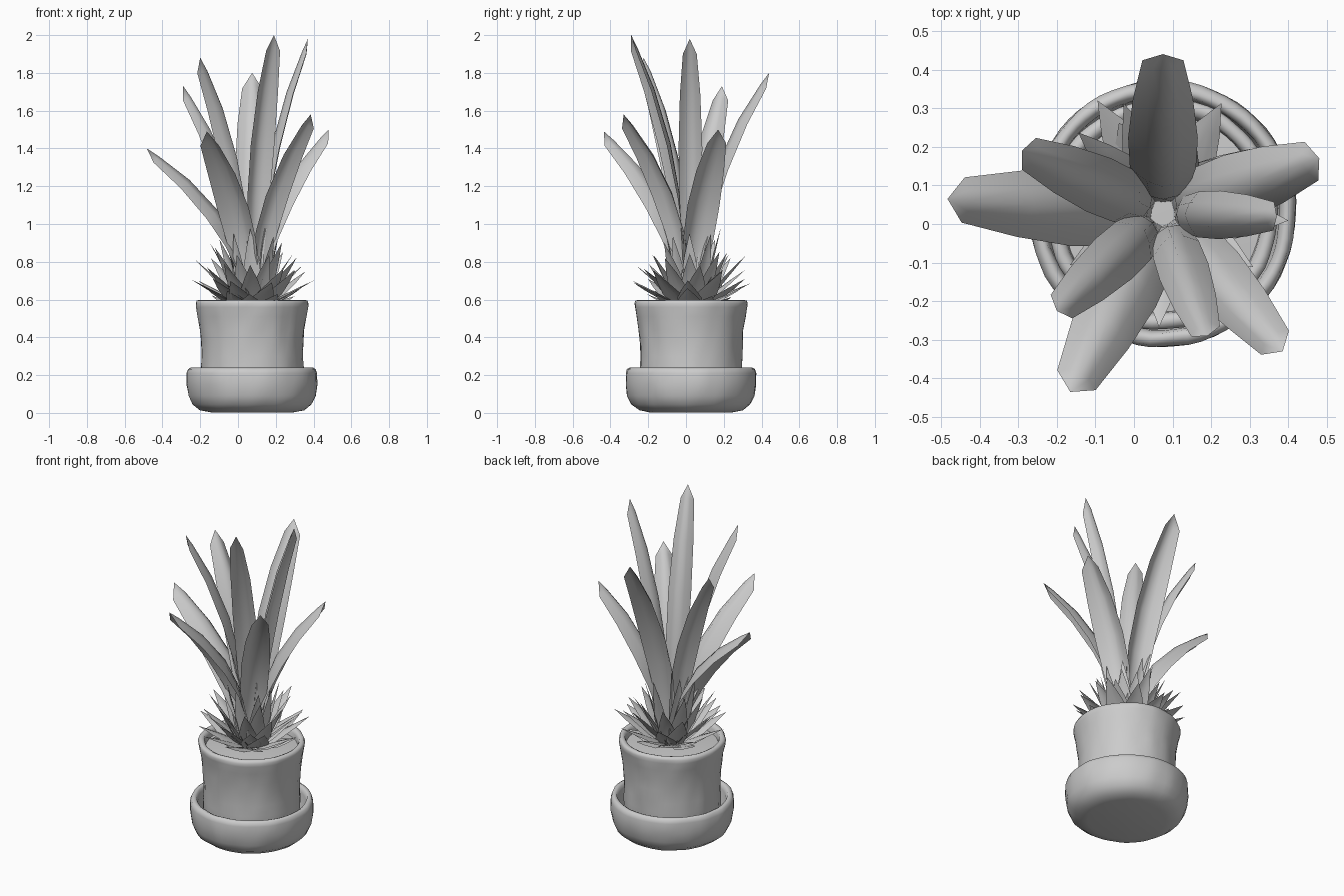
import bpy, bmesh, math, random
from mathutils import Vector, noise

if "Cube" in bpy.data.objects:
    bpy.data.objects.remove(bpy.data.objects["Cube"])

random.seed(4)
CX, CY = 0.075, 0.027   # axis of the pot


def finish(name, bm, angle, recalc=False):
    if recalc:
        bmesh.ops.recalc_face_normals(bm, faces=bm.faces)
    me = bpy.data.meshes.new(name)
    bm.to_mesh(me)
    bm.free()
    ob = bpy.data.objects.new(name, me)
    bpy.context.collection.objects.link(ob)
    bpy.ops.object.select_all(action='DESELECT')
    bpy.context.view_layer.objects.active = ob
    ob.select_set(True)
    bpy.ops.object.shade_smooth_by_angle(angle=math.radians(angle))
    return ob


def lathe(name, profile, steps=64, lump=0.006):
    """Spin an (r, z) profile and give it a slightly hand-made surface."""
    bm = bmesh.new()
    vs = [bm.verts.new((r, 0, z)) for r, z in profile]
    es = [bm.edges.new(p) for p in zip(vs, vs[1:])]
    bmesh.ops.spin(bm, geom=vs + es, cent=(0, 0, 0), axis=(0, 0, 1),
                   angle=math.tau, steps=steps, use_duplicate=False)
    bmesh.ops.remove_doubles(bm, verts=bm.verts, dist=0.0005)
    for v in bm.verts:
        n = noise.noise(v.co * 13) * lump
        d = Vector((v.co.x, v.co.y, 0))
        if d.length > 0.1:
            v.co += d.normalized() * n
        v.co.x += CX
        v.co.y += CY
    return finish(name, bm, 60, True)


def blade(name, tip, base_z, widths, base_r=0.03, power=2.5, droop=0.7):
    """Arched leaf sheet with drooping edges; widths = (t, half width) rows ending in a point."""
    base = Vector((CX, CY, base_z))
    tip = Vector(tip)
    flat = Vector((tip.x - CX, tip.y - CY, 0))
    reach, out = flat.length, flat.normalized()
    side = Vector((-out.y, out.x, 0))
    rise = tip.z - base_z

    def mid(t):
        r = base_r + (reach - base_r) * t ** power
        return base + out * r + Vector((0, 0, rise * t))

    bm = bmesh.new()
    rows = []
    for t, w in widths:
        tangent = (mid(min(t + 0.02, 1)) - mid(max(t - 0.02, 0))).normalized()
        under = tangent.cross(side)
        if under.dot(out) < 0:
            under = -under
        depth = w * droop * min(1, 0.2 + 1.6 * t)
        rows.append([bm.verts.new(mid(t) + side * w * s + under * depth * abs(s) ** 1.6)
                     for s in (-1, -0.5, 0, 0.5, 1)])
    for a, b in zip(rows, rows[1:]):
        for i in range(4):
            bm.faces.new((a[i], a[i + 1], b[i + 1], b[i]))
    end = bm.verts.new(tip)
    for i in range(4):
        bm.faces.new((rows[-1][i], rows[-1][i + 1], end))
    return finish(name, bm, 50)


# Saucer, pot and soil
lathe("saucer", [(0, 0.002), (0.22, 0.003), (0.275, 0.014), (0.315, 0.045), (0.336, 0.09),
                 (0.345, 0.15), (0.345, 0.21), (0.338, 0.232), (0.323, 0.24), (0.31, 0.234),
                 (0.303, 0.21), (0.298, 0.15), (0.28, 0.1), (0, 0.09)])
lathe("pot", [(0, 0.08), (0.26, 0.08), (0.27, 0.12), (0.272, 0.24), (0.27, 0.3), (0.273, 0.38),
              (0.278, 0.44), (0.288, 0.51), (0.298, 0.56), (0.3, 0.58), (0.294, 0.594),
              (0.28, 0.598), (0.266, 0.592), (0.26, 0.575), (0.255, 0.54)])
lathe("soil", [(0, 0.565), (0.15, 0.56), (0.262, 0.55)], lump=0)

# Long blunt leaves: tip and relative width
LONG = [(0, 0.05), (0.2, 0.068), (0.4, 0.09), (0.6, 0.095), (0.8, 0.082), (0.95, 0.056)]
leaves = [((0.075, 0.44, 1.80), 0.95), ((-0.29, 0.19, 1.73), 0.8), ((-0.483, 0.065, 1.40), 1.05),
          ((0.48, 0.17, 1.50), 0.95), ((0.37, 0.02, 1.98), 0.66), ((0.19, -0.29, 2.00), 0.7),
          ((-0.2, -0.225, 1.88), 0.74), ((-0.165, -0.435, 1.49), 1.0), ((0.385, -0.33, 1.58), 0.85)]
for i, (tip, k) in enumerate(leaves):
    blade(f"long_leaf_{i + 1}", tip, 0.57, [(t, w * k) for t, w in LONG])

# Rings of short pointed leaves: count, reach, tip height, half width, curve, base radius
rings = [(9, 0.25, 0.63, 0.062, 1.0, 0.09), (11, 0.325, 0.71, 0.066, 1.1, 0.07),
         (11, 0.285, 0.79, 0.060, 1.2, 0.06), (10, 0.225, 0.87, 0.055, 1.3, 0.06),
         (8, 0.15, 0.97, 0.050, 1.3, 0.06)]
for ring, (n, reach, z, w, p, br) in enumerate(rings):
    for i in range(n):
        a = math.tau * (i + 0.5 * (ring % 2)) / n + random.uniform(-0.12, 0.12) - math.pi / 2
        r = reach * random.uniform(0.92, 1.07)
        tip = (CX + r * math.cos(a), CY + r * math.sin(a), z + random.uniform(-0.035, 0.05))
        blade(f"short_leaf_{ring + 1}_{i + 1}", tip, 0.573,
              [(0, w * 0.8), (0.35, w), (0.7, w * 0.55)], base_r=br, power=p, droop=0.22)
